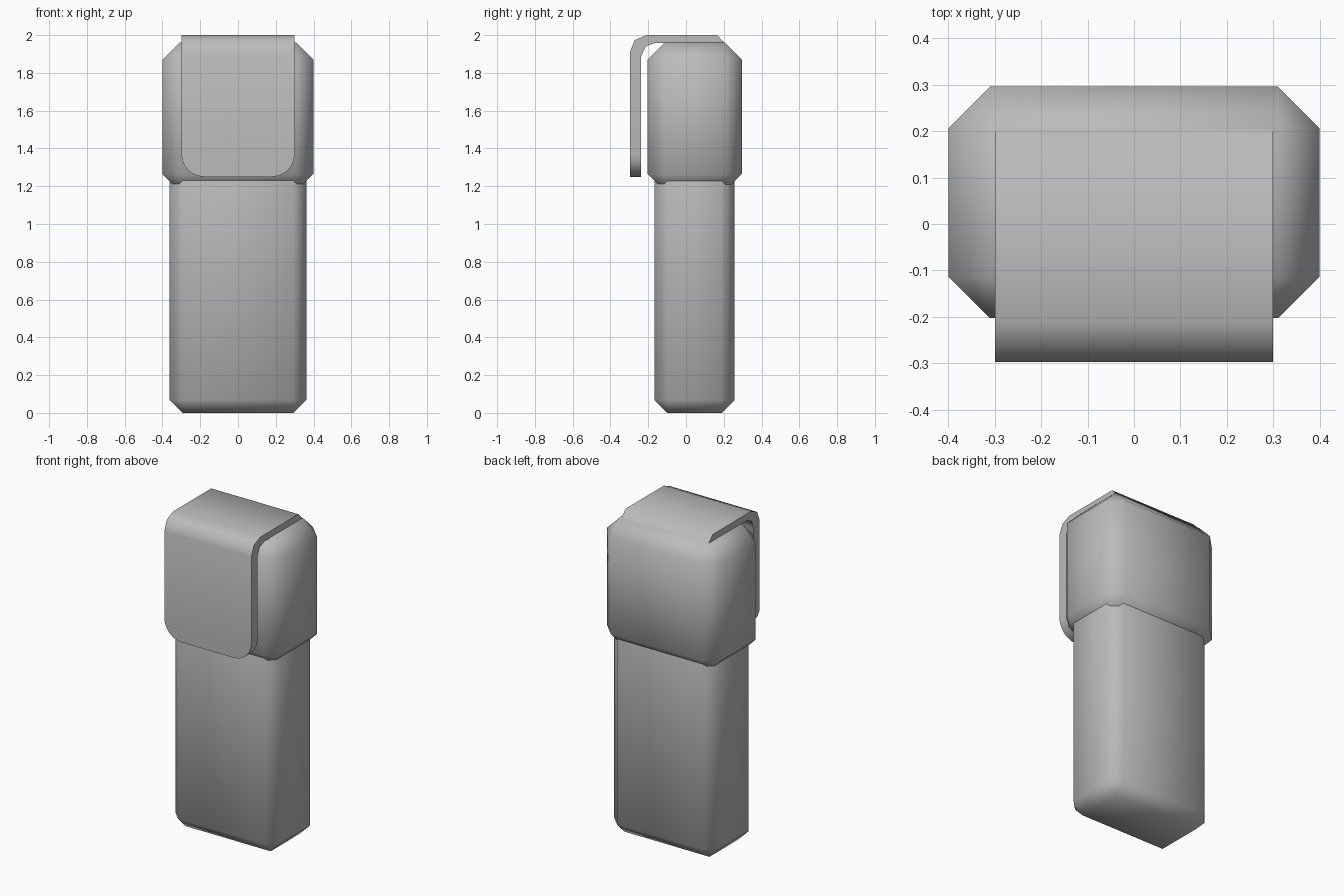
import bpy, bmesh, math

cube = bpy.data.objects.get("Cube")
if cube:
    bpy.data.objects.remove(cube, do_unlink=True)

grey = bpy.data.materials.new("plain grey")
grey.use_nodes = True
colour = (0.5, 0.5, 0.5, 1)
grey.diffuse_color = colour
grey.node_tree.nodes["Principled BSDF"].inputs["Base Color"].default_value = colour


def finish(bm, name):
    bmesh.ops.recalc_face_normals(bm, faces=bm.faces)
    mesh = bpy.data.meshes.new(name)
    bm.to_mesh(mesh)
    bm.free()
    mesh.materials.append(grey)
    obj = bpy.data.objects.new(name, mesh)
    bpy.context.collection.objects.link(obj)
    bpy.ops.object.select_all(action='DESELECT')
    obj.select_set(True)
    bpy.context.view_layer.objects.active = obj
    bpy.ops.object.shade_smooth_by_angle(angle=math.radians(60))
    return obj


def chamfered_box(name, half_x, y_range, z_range, chamfer, flat_bottom=False):
    bm = bmesh.new()
    bmesh.ops.create_cube(bm, size=1)
    for v in bm.verts:
        v.co.x *= 2 * half_x
        v.co.y = y_range[v.co.y > 0]
        v.co.z = z_range[v.co.z > 0]
    edges = [e for e in bm.edges
             if not (flat_bottom and all(v.co.z == z_range[0] for v in e.verts))]
    bmesh.ops.bevel(bm, geom=edges, offset=chamfer, segments=1,
                    affect='EDGES', profile=0.5)
    return finish(bm, name)


# Body, running up inside the cap
chamfered_box("body", 0.362, (-0.167, 0.257), (0, 1.85), 0.068)

# Cap, with a flat lower rim
chamfered_box("cap", 0.4, (-0.203, 0.296), (1.175, 1.96), 0.09, flat_bottom=True)

# Pocket clip: bent side profile (y, z) extruded across the width
profile = [(-0.297, 1.25), (-0.297, 1.91), (-0.272, 1.973), (-0.21, 2.0),
           (0.165, 2.0), (0.206, 1.958), (-0.165, 1.958), (-0.213, 1.94),
           (-0.237, 1.89), (-0.237, 1.25)]
bm = bmesh.new()
side = bm.faces.new([bm.verts.new((-0.3, y, z)) for y, z in profile])
extruded = bmesh.ops.extrude_face_region(bm, geom=[side], use_keep_orig=True)
for v in extruded["geom"]:
    if isinstance(v, bmesh.types.BMVert):
        v.co.x = 0.3
# Round the two lower corners
corners = [e for e in bm.edges
           if all(v.co.z < 1.26 for v in e.verts)
           and abs(e.verts[0].co.x - e.verts[1].co.x) < 0.01]
bmesh.ops.bevel(bm, geom=corners, offset=0.12, segments=6,
                affect='EDGES', profile=0.5)
finish(bm, "clip")
